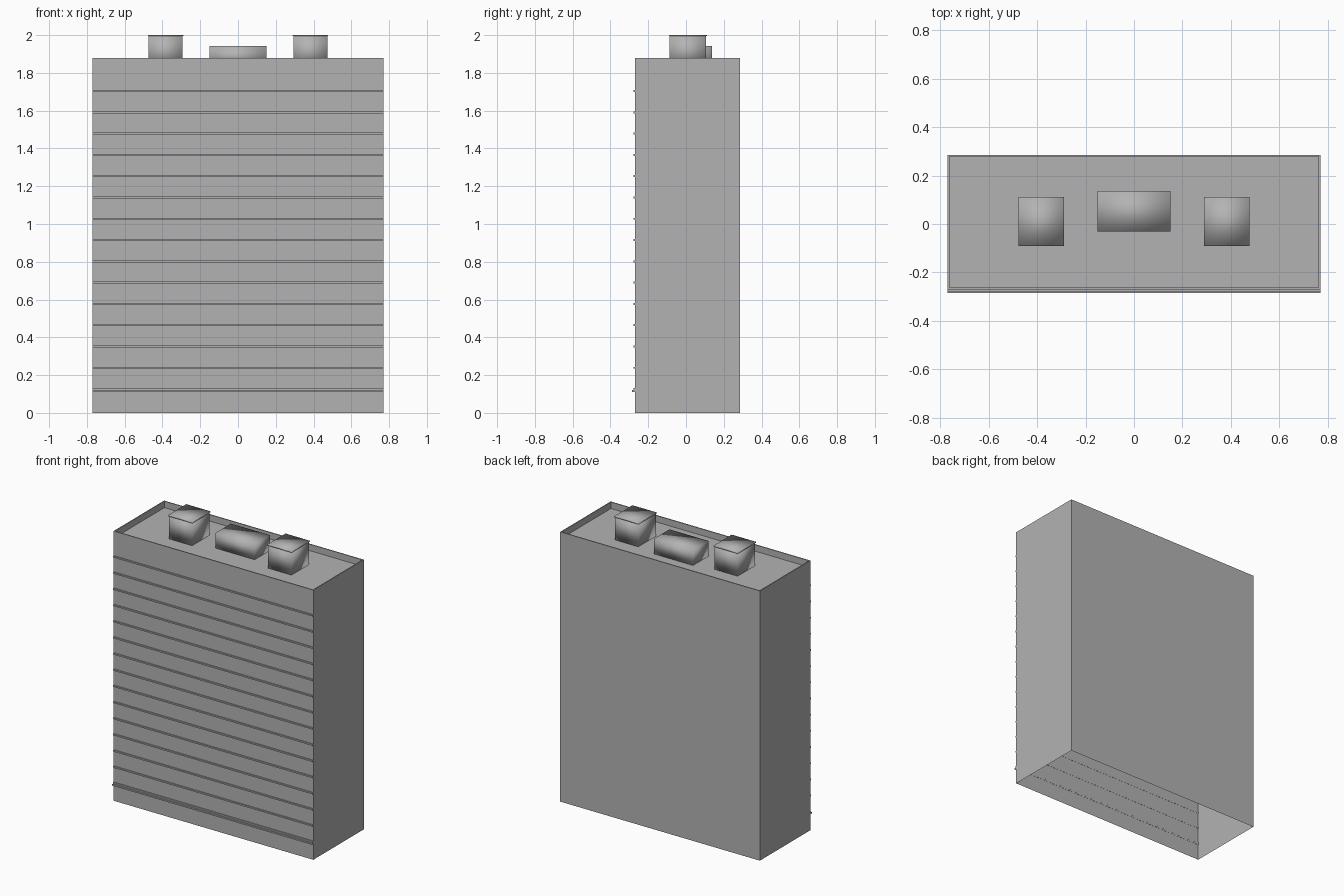
import bpy, bmesh

if "Cube" in bpy.data.objects:
    bpy.data.objects.remove(bpy.data.objects["Cube"])

grey = bpy.data.materials.new("concrete grey")
grey.diffuse_color = (0.45, 0.45, 0.45, 1)
grey.use_nodes = True
grey.node_tree.nodes["Principled BSDF"].inputs["Base Color"].default_value = grey.diffuse_color


def finish(name, bm, smooth=False):
    mesh = bpy.data.meshes.new(name)
    for f in bm.faces:
        f.smooth = smooth
    bm.to_mesh(mesh)
    bm.free()
    mesh.materials.append(grey)
    obj = bpy.data.objects.new(name, mesh)
    bpy.context.collection.objects.link(obj)
    return obj


def box_mesh(x0, x1, y0, y1, z0, z1):
    bm = bmesh.new()
    bmesh.ops.create_cube(bm, size=1)
    for v in bm.verts:
        v.co.x = x1 if v.co.x > 0 else x0
        v.co.y = y1 if v.co.y > 0 else y0
        v.co.z = z1 if v.co.z > 0 else z0
    return bm


def box(name, *bounds, smooth=False):
    return finish(name, box_mesh(*bounds), smooth)


HALF_W, FRONT, BACK, TOP, ROOF = 0.77, -0.27, 0.286, 1.88, 1.835

# Building shell: open underneath, roof inset and sunk to leave a thin parapet
bm = box_mesh(-HALF_W, HALF_W, FRONT, BACK, 0, TOP)
bm.normal_update()
bottom = [f for f in bm.faces if f.normal.z < -0.5]
roof = [f for f in bm.faces if f.normal.z > 0.5]
bmesh.ops.inset_region(bm, faces=roof, thickness=0.01)
sunk = bmesh.ops.extrude_face_region(bm, geom=roof)
for v in sunk["geom"]:
    if isinstance(v, bmesh.types.BMVert):
        v.co.z = ROOF
bmesh.ops.delete(bm, geom=roof + bottom, context="FACES")
bmesh.ops.recalc_face_normals(bm, faces=bm.faces)
finish("building_shell", bm)

# Thin facade ledges, two per storey
for i in range(15):
    z = 1.704 - i * 0.1127
    box(f"facade_ledge_{i + 1}", -HALF_W, HALF_W, FRONT - 0.008, FRONT + 0.001,
        z - 0.005, z + 0.005)

# Deeper ledge above the ground floor
box("ground_floor_ledge", -HALF_W, HALF_W, FRONT - 0.016, FRONT + 0.001, 0.111, 0.121)

# Rooftop housings with slightly overhanging lids
for side, name in ((-1, "left"), (1, "right")):
    x0, x1 = sorted((side * 0.293, side * 0.473))
    box(f"{name}_roof_housing", x0, x1, -0.087, 0.107, ROOF, 1.996, smooth=True)
    box(f"{name}_housing_lid", x0 - 0.004, x1 + 0.004, -0.091, 0.111, 1.994, 2.0, smooth=True)

# Low rooftop unit
box("low_roof_unit", -0.15, 0.15, -0.032, 0.137, ROOF, 1.942, smooth=True)
